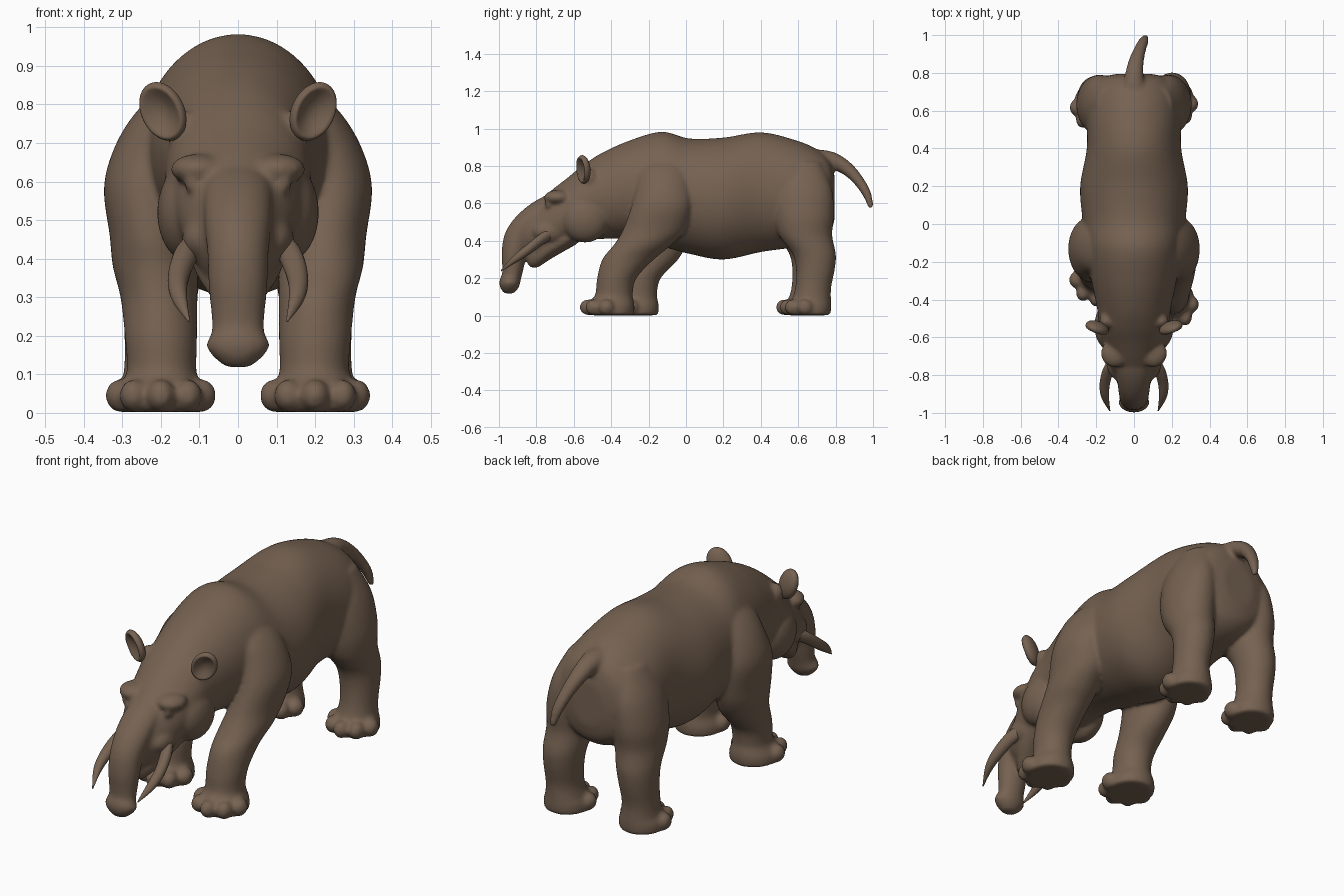
import bpy, bmesh, math
from mathutils import Vector, Matrix

cube = bpy.data.objects.get("Cube")
if cube:
    bpy.data.objects.remove(cube)

hide = bpy.data.materials.new("brown_hide")
hide.use_nodes = True
COLOUR = (0.18, 0.122, 0.083, 1)
hide.diffuse_color = COLOUR
hide.node_tree.nodes["Principled BSDF"].inputs["Base Color"].default_value = COLOUR

Y, Z = Vector((0, 1, 0)), Vector((0, 0, 1))


def spline(rows, steps=8):
    """Catmull-Rom through rows of x, y, z, half width, half depth."""
    rows = [Vector(r) for r in rows]
    out = []
    for i in range(len(rows) - 1):
        a, b, c, d = rows[max(i - 1, 0)], rows[i], rows[i + 1], rows[min(i + 2, len(rows) - 1)]
        for k in range(steps):
            t = k / steps
            out.append(b + (c - a) * (t / 2) + (2 * a - 5 * b + 4 * c - d) * (t * t / 2)
                       + (3 * b - a - 3 * c + d) * (t ** 3 / 2))
    return out + [rows[-1]]


def loft(bm, rows, up=None, side=1, sides=64):
    """Elliptical rings spanned by X and up; up=None follows the path."""
    rows = spline(rows)
    rings = []
    for i, r in enumerate(rows):
        v = up
        if v is None:
            t = rows[min(i + 1, len(rows) - 1)] - rows[max(i - 1, 0)]
            v = Vector((0, -t[2], t[1])).normalized()
        ring = []
        for k in range(sides):
            a = math.tau * k / sides
            p = Vector((r[0] + r[3] * math.cos(a), r[1], r[2])) + v * (r[4] * math.sin(a))
            p.x *= side
            ring.append(bm.verts.new(p))
        rings.append(ring)
    faces = [bm.faces.new(rings[0]), bm.faces.new(rings[-1][::-1])]
    for a, b in zip(rings, rings[1:]):
        for k in range(sides):
            n = (k + 1) % sides
            faces.append(bm.faces.new((a[k], b[k], b[n], a[n])))
    bmesh.ops.recalc_face_normals(bm, faces=faces)


def ball(bm, centre, radii):
    m = Matrix.Translation(centre) @ Matrix.Diagonal((*radii, 1))
    bmesh.ops.create_uvsphere(bm, u_segments=32, v_segments=20, radius=1, matrix=m)


def finish(bm, name):
    me = bpy.data.meshes.new(name)
    bm.to_mesh(me)
    bm.free()
    me.materials.append(hide)
    me.shade_smooth()
    ob = bpy.data.objects.new(name, me)
    bpy.context.scene.collection.objects.link(ob)
    return ob


def profile(rows):
    """y, top, bottom, half width -> ring rows."""
    return [(0, y, (t + b) / 2, w, (t - b) / 2) for y, t, b, w in rows]


body = bmesh.new()

# Torso, neck and head
loft(body, profile([
    (.795, .74, .52, .09), (.77, .83, .44, .18), (.70, .89, .39, .23), (.58, .94, .365, .25),
    (.40, .98, .34, .25), (.20, .952, .30, .285), (.02, .947, .33, .272), (-.13, .983, .37, .252),
    (-.30, .937, .41, .225), (-.45, .87, .41, .195), (-.55, .805, .405, .185), (-.63, .74, .375, .17),
    (-.72, .67, .33, .142), (-.79, .61, .31, .11), (-.86, .54, .35, .08), (-.91, .49, .40, .05)]), Z)

# Lower jaw, and the palate joining it to the trunk
loft(body, profile([(-.58, .50, .385, .14), (-.72, .44, .305, .11),
                    (-.80, .40, .255, .07), (-.845, .36, .265, .035)]), Z)
ball(body, (0, -.83, .41), (.07, .07, .095))

# Trunk flowing out of the forehead, with flared tip
loft(body, [(0, -.66, .61, .09, .06), (0, -.76, .565, .09, .065), (0, -.845, .495, .087, .07),
            (0, -.895, .42, .08, .075), (0, -.918, .34, .077, .068), (0, -.925, .26, .07, .058),
            (0, -.932, .21, .068, .052), (0, -.943, .175, .083, .056), (0, -.945, .145, .064, .047),
            (0, -.945, .118, .032, .027)])

# Tail
loft(body, [(0, .66, .84, .07, .05), (0, .77, .832, .052, .047), (.01, .855, .79, .042, .038),
            (.03, .92, .725, .034, .03), (.05, .967, .65, .028, .024), (.062, .99, .575, .016, .014)])

FRONT = [(.13, -.11, .86, .05, .08), (.18, -.12, .78, .085, .13), (.215, -.12, .69, .105, .147),
         (.24, -.13, .585, .108, .162), (.225, -.17, .46, .108, .167), (.215, -.23, .38, .11, .155),
         (.205, -.31, .30, .10, .138), (.20, -.37, .20, .094, .105), (.198, -.385, .115, .09, .10),
         (.20, -.395, .08, .10, .115), (.20, -.40, .05, .115, .125), (.20, -.40, .002, .118, .122)]
HIND = [(.14, .62, .82, .06, .10), (.17, .625, .68, .10, .155), (.185, .63, .54, .118, .16),
        (.19, .64, .43, .112, .142), (.20, .685, .33, .10, .116), (.205, .692, .25, .092, .104),
        (.208, .68, .15, .086, .096), (.205, .67, .085, .095, .105), (.205, .66, .05, .11, .116),
        (.205, .66, .002, .11, .113)]


def leg(rows, side, swing):
    """A leg whose lower part is swung along Y, with a fan of toes."""
    rows = [(x, y + swing * min(1, max(0, (.5 - z) / .2)), z, w, d) for x, y, z, w, d in rows]
    loft(body, rows, Y, side)
    x, y, z, w, d = rows[-1]
    for deg in (-78, -40, 0, 40, 78):
        a = math.radians(deg)
        ball(body, (side * (x + w * .93 * math.sin(a)), y - (d + .003) * math.cos(a), .045),
             (.037, .044, .043))


for s in (1, -1):
    leg(FRONT, s, 0 if s > 0 else .13)
    leg(HIND, s, 0 if s > 0 else -.02)
    # Cheek, brow, eye and tusk socket
    ball(body, (s * .125, -.54, .52), (.085, .13, .13))
    ball(body, (s * .103, -.685, .632), (.073, .075, .04))
    ball(body, (s * .118, -.732, .592), (.022, .024, .02))
    ball(body, (s * .095, -.73, .45), (.05, .09, .06))
    # Ear root
    ball(body, (s * .145, -.515, .735), (.04, .04, .05))

skin = finish(body, "body")
remesh = skin.modifiers.new("blend", 'REMESH')
remesh.mode = 'VOXEL'
remesh.voxel_size = .009
remesh.use_smooth_shade = True
soft = skin.modifiers.new("soften", 'SMOOTH')
soft.factor = .5
soft.iterations = 14

for s, side in ((1, "left"), (-1, "right")):
    # Curved tusk
    bm = bmesh.new()
    loft(bm, [(.10, -.70, .45, .025, .03), (.135, -.77, .41, .03, .034), (.155, -.85, .35, .027, .031),
              (.152, -.92, .30, .02, .023), (.128, -.99, .24, .003, .004)], Z, s, 20)
    finish(bm, side + "_tusk")

    # Cupped ear: a flattened ball with its front pushed in
    bm = bmesh.new()
    bmesh.ops.create_uvsphere(bm, u_segments=32, v_segments=24, radius=1)
    for v in bm.verts:
        r2 = v.co.x ** 2 + v.co.z ** 2
        if v.co.y < 0 and r2 < .75:
            v.co.y += 1.2 * (1 - r2 / .75)
    place = (Matrix.Translation((s * .195, -.55, .782)) @ Matrix.Rotation(s * .45, 4, 'Y')
             @ Matrix.Rotation(s * .45, 4, 'Z') @ Matrix.Diagonal((.06, .034, .08, 1)))
    bm.transform(place)
    finish(bm, side + "_ear")
